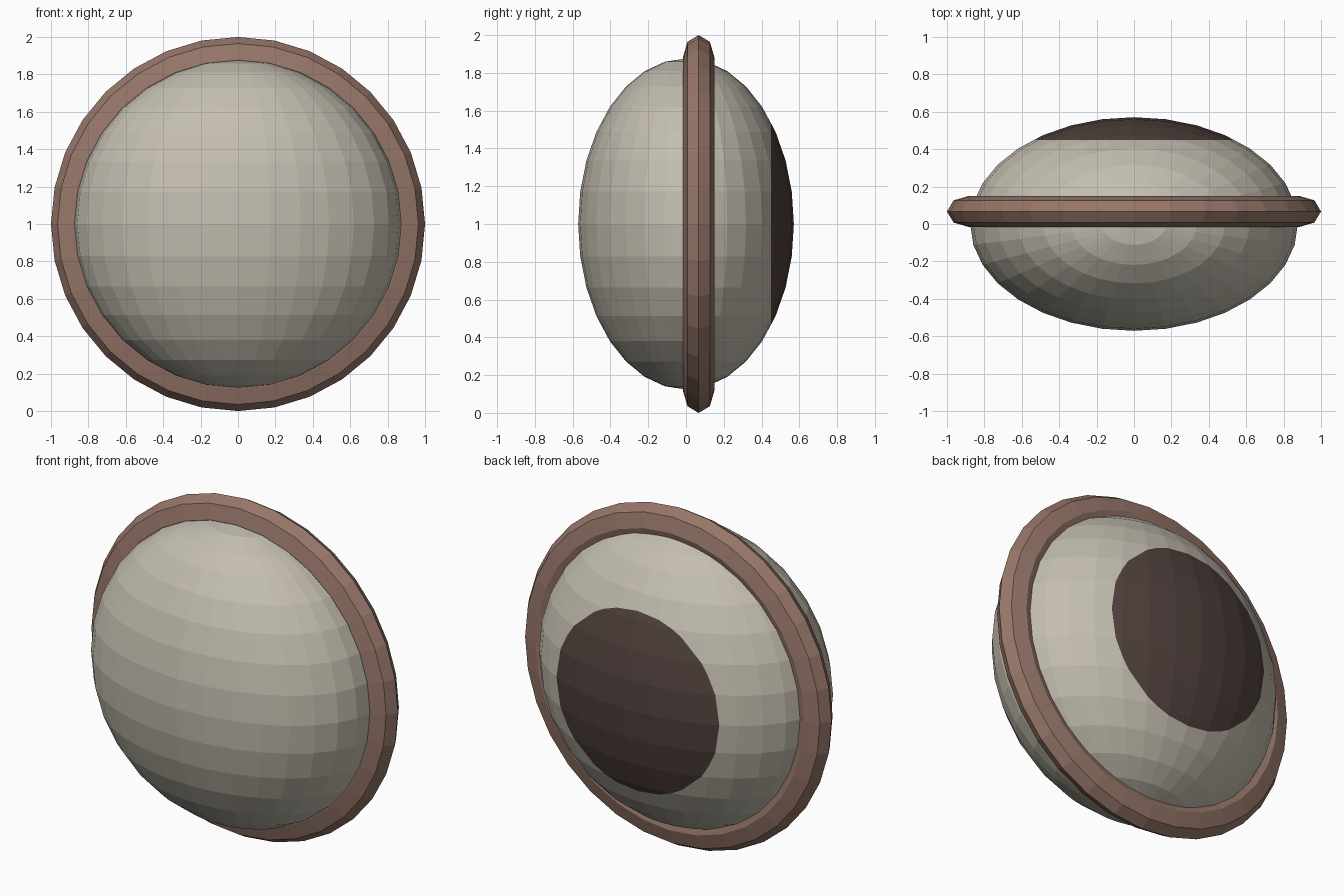
import bpy, bmesh, math
from mathutils import Matrix, Vector

if "Cube" in bpy.data.objects:
    bpy.data.objects.remove(bpy.data.objects["Cube"])


def material(name, rgb):
    m = bpy.data.materials.new(name)
    m.diffuse_color = (*rgb, 1.0)
    m.use_nodes = True
    m.node_tree.nodes["Principled BSDF"].inputs["Base Color"].default_value = m.diffuse_color
    return m


stone = material("pale stone", (0.552, 0.515, 0.434))
brown = material("dusty brown", (0.305, 0.181, 0.141))
dark = material("dark brown", (0.080, 0.053, 0.046))


def add_object(name, bm, mats):
    bm.normal_update()
    me = bpy.data.meshes.new(name)
    bm.to_mesh(me)
    bm.free()
    for m in mats:
        me.materials.append(m)
    ob = bpy.data.objects.new(name, me)
    bpy.context.collection.objects.link(ob)
    return ob


# Flattened body, with the dark round patch cut into the back
bm = bmesh.new()
bmesh.ops.create_uvsphere(bm, u_segments=32, v_segments=16, radius=1.0)
bmesh.ops.scale(bm, vec=(0.876, 0.571, 0.876), verts=bm.verts)
bmesh.ops.translate(bm, vec=(0, 0, 1.0), verts=bm.verts)
bmesh.ops.bisect_plane(bm, geom=bm.verts[:] + bm.edges[:] + bm.faces[:],
                       plane_co=(0, 0.45, 0), plane_no=(0, 1, 0))
for f in bm.faces:
    f.material_index = 1 if f.calc_center_median().y > 0.45 else 0
add_object("body", bm, [stone, dark])

# Eight-sided rim swept around the body
bm = bmesh.new()
section = []
for i in range(8):
    a = math.tau * i / 8
    section.append(bm.verts.new((0.88 + 0.12 * math.cos(a),
                                 0.067 + 0.084 * math.sin(a), 1.0)))
edges = [bm.edges.new((section[i], section[(i + 1) % 8])) for i in range(8)]
bmesh.ops.spin(bm, geom=section + edges, cent=(0, 0, 1), axis=(0, 1, 0),
               angle=math.tau, steps=32, use_merge=False)
bmesh.ops.remove_doubles(bm, verts=bm.verts, dist=0.0005)
bmesh.ops.recalc_face_normals(bm, faces=bm.faces)
add_object("rim", bm, [brown])
